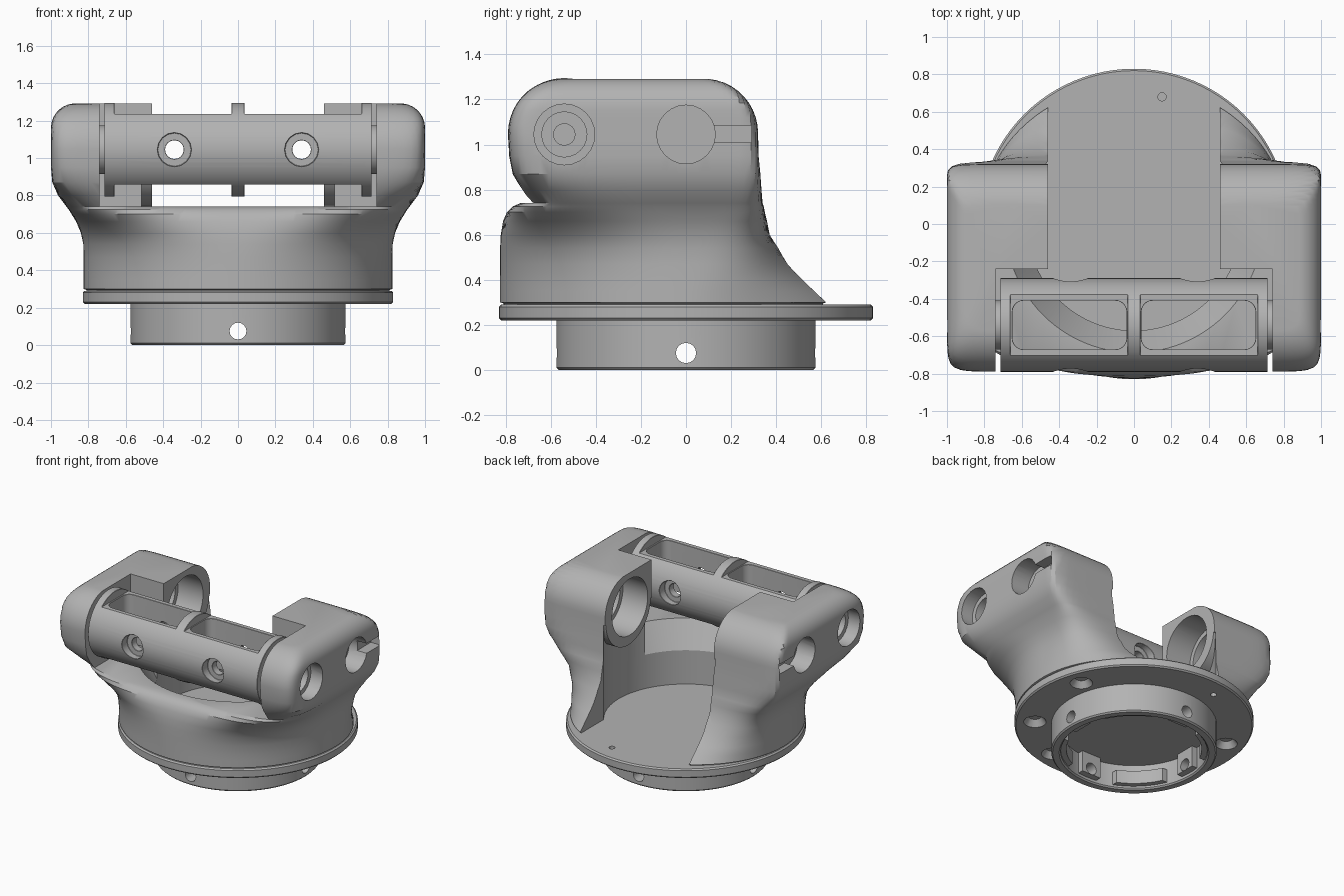
import bpy, bmesh
from math import pi, cos, sin, sqrt, radians
from mathutils import Matrix

if "Cube" in bpy.data.objects:
    bpy.data.objects.remove(bpy.data.objects["Cube"])

GREY = (0.45, 0.45, 0.45, 1)
mat = bpy.data.materials.new("plain grey")
mat.use_nodes = True
mat.diffuse_color = GREY
mat.node_tree.nodes["Principled BSDF"].inputs["Base Color"].default_value = GREY

TURN = {"X": Matrix.Rotation(pi / 2, 4, "Y"),
        "Y": Matrix.Rotation(pi / 2, 4, "X"),
        "Z": Matrix.Identity(4)}


def finish(bm, name):
    bmesh.ops.recalc_face_normals(bm, faces=bm.faces)
    me = bpy.data.meshes.new(name)
    bm.to_mesh(me)
    bm.free()
    me.materials.append(mat)
    ob = bpy.data.objects.new(name, me)
    bpy.context.collection.objects.link(ob)
    return ob


def cyl(name, axis, r, length, centre, r2=None, seg=48):
    bm = bmesh.new()
    bmesh.ops.create_cone(bm, cap_ends=True, segments=seg, radius1=r,
                          radius2=r if r2 is None else r2, depth=length,
                          matrix=Matrix.Translation(centre) @ TURN[axis])
    return finish(bm, name)


def box(name, x, y, z, round_z=0):
    bm = bmesh.new()
    bmesh.ops.create_cube(bm, size=1)
    for v in bm.verts:
        v.co = [(a + b) / 2 + c * (b - a) for (a, b), c in zip((x, y, z), v.co)]
    if round_z:
        upright = [e for e in bm.edges
                   if abs(e.verts[0].co.z - e.verts[1].co.z) > 0.01]
        bmesh.ops.bevel(bm, geom=upright, offset=round_z, segments=5,
                        profile=0.5, affect="EDGES")
    return finish(bm, name)


def combine(ob, other, op="DIFFERENCE"):
    """Apply a boolean and discard the second shape."""
    m = ob.modifiers.new("bool", "BOOLEAN")
    m.operation, m.solver, m.object = op, "EXACT", other
    with bpy.context.temp_override(object=ob, active_object=ob):
        bpy.ops.object.modifier_apply(modifier=m.name)
    bpy.data.objects.remove(other)


def span(s, a, b):
    return tuple(sorted((s * a, s * b)))


def smooth(ob):
    bpy.ops.object.select_all(action="DESELECT")
    ob.select_set(True)
    bpy.context.view_layer.objects.active = ob
    bpy.ops.object.shade_smooth_by_angle(angle=radians(30))


# Round flange with the hollow collar below it
bm = bmesh.new()
profile = [(0, .19), (.51, .19), (.51, .01), (.52, 0), (.565, 0), (.575, .01),
           (.575, .22), (.82, .22), (.83, .23), (.83, .28), (.82, .29), (0, .29)]
vs = [bm.verts.new((r, 0, z)) for r, z in profile]
es = [bm.edges.new(p) for p in zip(vs, vs[1:])]
bmesh.ops.spin(bm, geom=vs + es, cent=(0, 0, 0), axis=(0, 0, 1),
               angle=2 * pi, steps=96, use_merge=True)
bmesh.ops.remove_doubles(bm, verts=bm.verts, dist=1e-5)
base = finish(bm, "base_flange")

# Inner collar: four curved lips with screw pads between them
lips = cyl("lips", "Z", .53, .1, (0, 0, .075), seg=96)
combine(lips, cyl("lip_bore", "Z", .47, .3, (0, 0, .075), seg=96))
combine(lips, box("lip_gap", (-1, 1), (-.2, .2), (0, .3)))
combine(lips, box("lip_gap", (-.2, .2), (-1, 1), (0, .3)))
combine(base, lips, "UNION")
for s in (-1, 1):
    combine(base, box("pad", span(s, .46, .54), (-.08, .08), (.03, .2)), "UNION")
    combine(base, box("pad", (-.08, .08), span(s, .46, .54), (.03, .2)), "UNION")
for axis in "XY":
    combine(base, cyl("hole", axis, .045, 2, (0, 0, .075), seg=16))
for a in (-105, -75, -36, 18, 162, 216):
    p = (.69 * cos(radians(a)), .69 * sin(radians(a)), .235)
    combine(base, cyl("countersink", "Z", .09, .06, p, r2=.045, seg=24))
for s, z in ((1, .3), (-1, .21)):
    combine(base, cyl("locating_hole", "Z", .022, .08, (s * .15, .68, z), seg=16))

# Body: horizontal sections (height, half width, front, back, squareness front/back)
sections = [(.28, .81, .81, .74, 2, 2), (.295, .81, .81, .74, 2, 2),
            (.30, .825, .825, .75, 2, 2), (.35, .825, .825, .66, 2, 2.2),
            (.40, .825, .825, .575, 2, 2.5), (.47, .825, .825, .48, 2.05, 3),
            (.54, .827, .825, .42, 2.15, 4), (.60, .84, .822, .375, 2.4, 5),
            (.66, .865, .812, .36, 3, 7), (.70, .89, .795, .35, 3.8, 9),
            (.725, .905, .77, .345, 4.5, 10), (.74, .917, .735, .34, 5, 11),
            (.80, .962, .738, .335, 8, 14), (.87, .993, .77, .33, 14, 17),
            (.95, 1, .785, .322, 18, 20)]
for i in range(11):
    a = i * pi / 2 / 10.6
    z, c = 1.05 + .242 * sin(a), cos(a)
    w = .87 + sqrt(max(0, .13 ** 2 - max(0, z - 1.162) ** 2))
    sections.append((z, w, .55 + .24 * c, .08 + .24 * c, 20, 20))

N = 256
bm = bmesh.new()
rings = []
for z, w, front, back, nf, nb in sections:
    ring = []
    for i in range(N):
        t = 2 * pi * (i + .5) / N
        c, s = cos(t), sin(t)
        d, n = (back, nb) if s > 0 else (front, nf)
        r = (abs(c / w) ** n + abs(s / d) ** n) ** (-1 / n)
        ring.append(bm.verts.new((r * c, r * s, z)))
    rings.append(ring)
for lo, hi in zip(rings, rings[1:]):
    for i in range(N):
        j = (i + 1) % N
        bm.faces.new((lo[i], lo[j], hi[j], hi[i]))
bm.faces.new(rings[0])
bm.faces.new(rings[-1])
body = finish(bm, "yoke_body")

# Open the middle, the back and the cradle space
combine(body, cyl("cavity", "Z", .57, .8, (0, 0, .6), seg=96))
combine(body, box("back_opening", (-.46, .46), (0, 1), (.2, 1.5)))
combine(body, box("middle_gap", (-.46, .46), (-1, 1), (.74, 1.5)))
combine(body, box("cradle_gap", (-.74, .74), (-1, -.24), (.74, 1.5)))
bm = bmesh.new()
bmesh.ops.create_cone(bm, cap_ends=True, segments=96, radius1=.565, radius2=.7,
                      depth=.22, matrix=Matrix.Translation((0, 0, .65)))
bmesh.ops.bisect_plane(bm, geom=bm.verts[:] + bm.edges[:] + bm.faces[:],
                       plane_co=(0, -.24, 0), plane_no=(0, 1, 0), clear_outer=True)
bmesh.ops.holes_fill(bm, edges=[e for e in bm.edges if e.is_boundary])
combine(body, finish(bm, "front_dish"))

# Bearing bosses, pivot holes and clamp slots on both arms
for s in (-1, 1):
    combine(body, cyl("boss", "X", .272, .36, (s * .64, .04, 1.018), seg=64), "UNION")
    combine(body, cyl("bore", "X", .215, .3, (s * .52, .02, 1.03)))
    combine(body, cyl("bore_step", "X", .18, .2, (s * .64, .02, 1.03)))
    combine(body, cyl("boss_hole", "X", .13, .3, (s * 1.0, 0, 1.045), seg=24))
    combine(body, cyl("pivot_hole", "X", .135, .2, (s * 1.0, -.54, 1.045), seg=24))
    combine(body, cyl("pivot_step", "X", .1, .2, (s * .93, -.54, 1.045), seg=24))
    combine(body, box("slot", span(s, .92, 1.1), (.1, .29), (1.01, 1.085)))

# Cradle: round bar flattened above and below, with two pockets
cradle = cyl("cradle", "X", .25, 1.43, (0, -.54, 1.045), seg=64)
for s in (-1, 1):
    for z in ((1.235, 1.4), (.7, .858)):
        combine(cradle, box("flat", span(s, .035, .66), (-.9, -.2), z))
    combine(cradle, box("pocket", span(s, .04, .65), (-.67, -.41), (.7, 1.4), .06))
    combine(cradle, cyl("bolt_hole", "Y", .05, .8, (s * .34, -.54, 1.045), seg=16))
    for y in (-.775, -.305):
        combine(cradle, cyl("counterbore", "Y", .09, .1, (s * .34, y, 1.045), seg=16))
bev = cradle.modifiers.new("edge_bevel", "BEVEL")
bev.width, bev.segments, bev.angle_limit = .008, 1, radians(50)

# Pivot pins between cradle and arms
parts = [base, body, cradle]
for s, side in ((-1, "right"), (1, "left")):
    pin = cyl(side + "_pivot_pin", "X", .13, .08, (s * .73, -.54, 1.045))
    screw = cyl(side + "_pivot_screw", "X", .05, .06, (s * .83, -.54, 1.045), seg=16)
    parts += [pin, screw]

for ob in parts:
    smooth(ob)
